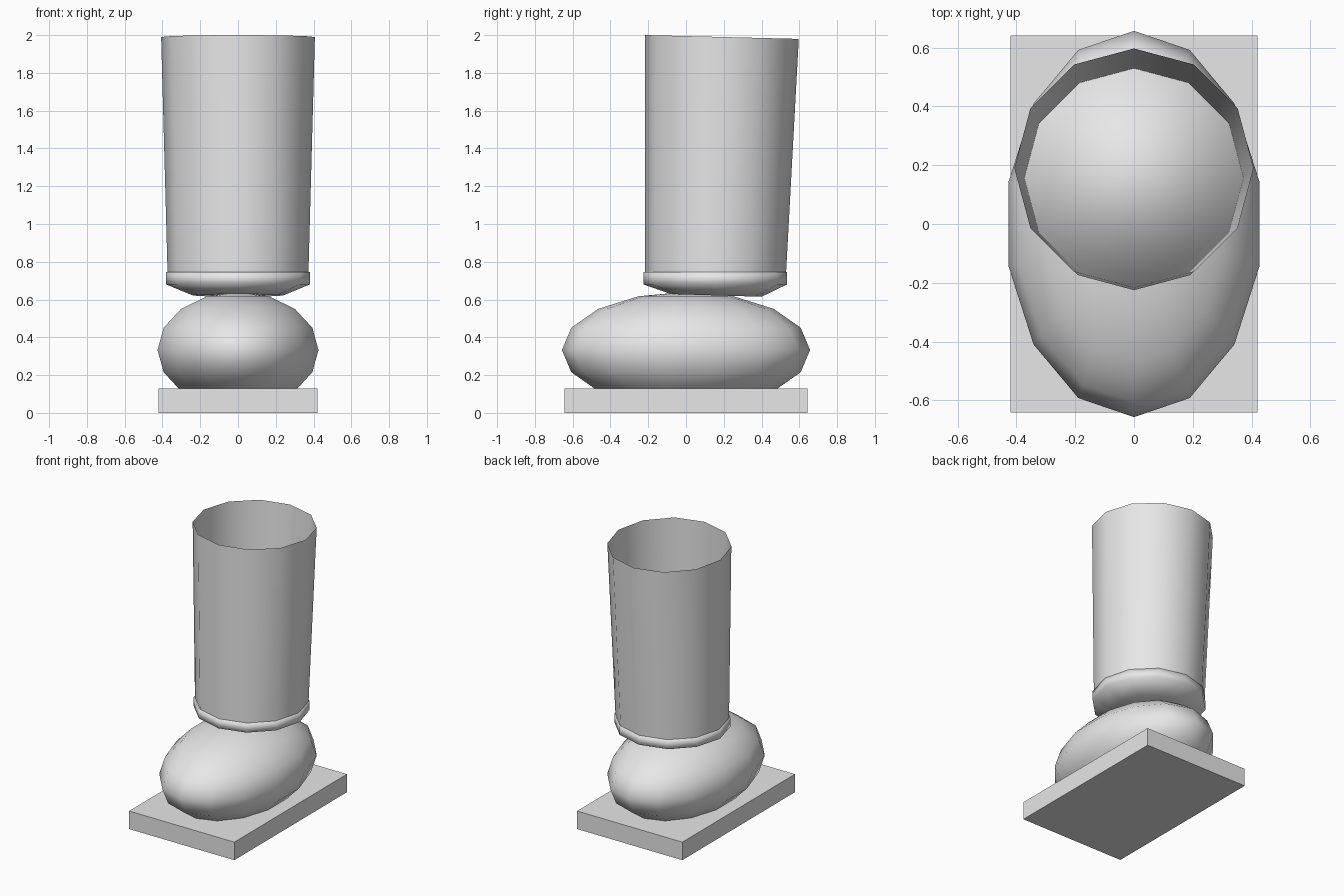
import bpy
import bmesh
from math import cos, sin, tau

cube = bpy.data.objects.get("Cube")
if cube:
    bpy.data.objects.remove(cube)

GREY = (0.8, 0.8, 0.8, 1)
grey = bpy.data.materials.new("light grey")
grey.use_nodes = True
grey.diffuse_color = GREY
grey.node_tree.nodes["Principled BSDF"].inputs["Base Color"].default_value = GREY

SIDES = 12


def finish(obj, name, smooth):
    obj.name = obj.data.name = name
    obj.data.materials.clear()
    obj.data.materials.append(grey)
    for face in obj.data.polygons:
        face.use_smooth = smooth


def loft(name, rings, capped):
    """Skin rings given as (centre y, radius, height, slope along y)."""
    bm = bmesh.new()
    loops = []
    for cy, r, z, slope in rings:
        loop = []
        for i in range(SIDES):
            a = tau * i / SIDES
            loop.append(bm.verts.new((r * cos(a), cy + r * sin(a), z + slope * r * sin(a))))
        loops.append(loop)
    for low, high in zip(loops, loops[1:]):
        for i in range(SIDES):
            j = (i + 1) % SIDES
            bm.faces.new((low[i], low[j], high[j], high[i]))
    if capped:
        bm.faces.new(loops[0][::-1])
        bm.faces.new(loops[-1])
    mesh = bpy.data.meshes.new(name)
    bm.to_mesh(mesh)
    bm.free()
    obj = bpy.data.objects.new(name, mesh)
    bpy.context.collection.objects.link(obj)
    finish(obj, name, True)


# Flat sole slab
bpy.ops.mesh.primitive_cube_add(size=1, location=(0, 0, 0.065))
sole = bpy.context.object
sole.scale = (0.84, 1.284, 0.13)
finish(sole, "sole", False)

# Rounded foot
bpy.ops.mesh.primitive_uv_sphere_add(segments=14, ring_count=8, radius=1, location=(0, 0, 0.333))
foot = bpy.context.object
foot.scale = (0.437, 0.657, 0.308)
finish(foot, "foot", True)

# Closed ankle pad with a tapered underside
loft("ankle", [(0.16, 0.24, 0.622, -0.03),
               (0.155, 0.38, 0.68, 0),
               (0.155, 0.38, 0.745, 0)], True)

# Open leg tube, widening towards a slightly tilted rim
loft("leg", [(0.157, 0.373, 0.745, 0),
             (0.19, 0.407, 1.99, -0.025)], False)
